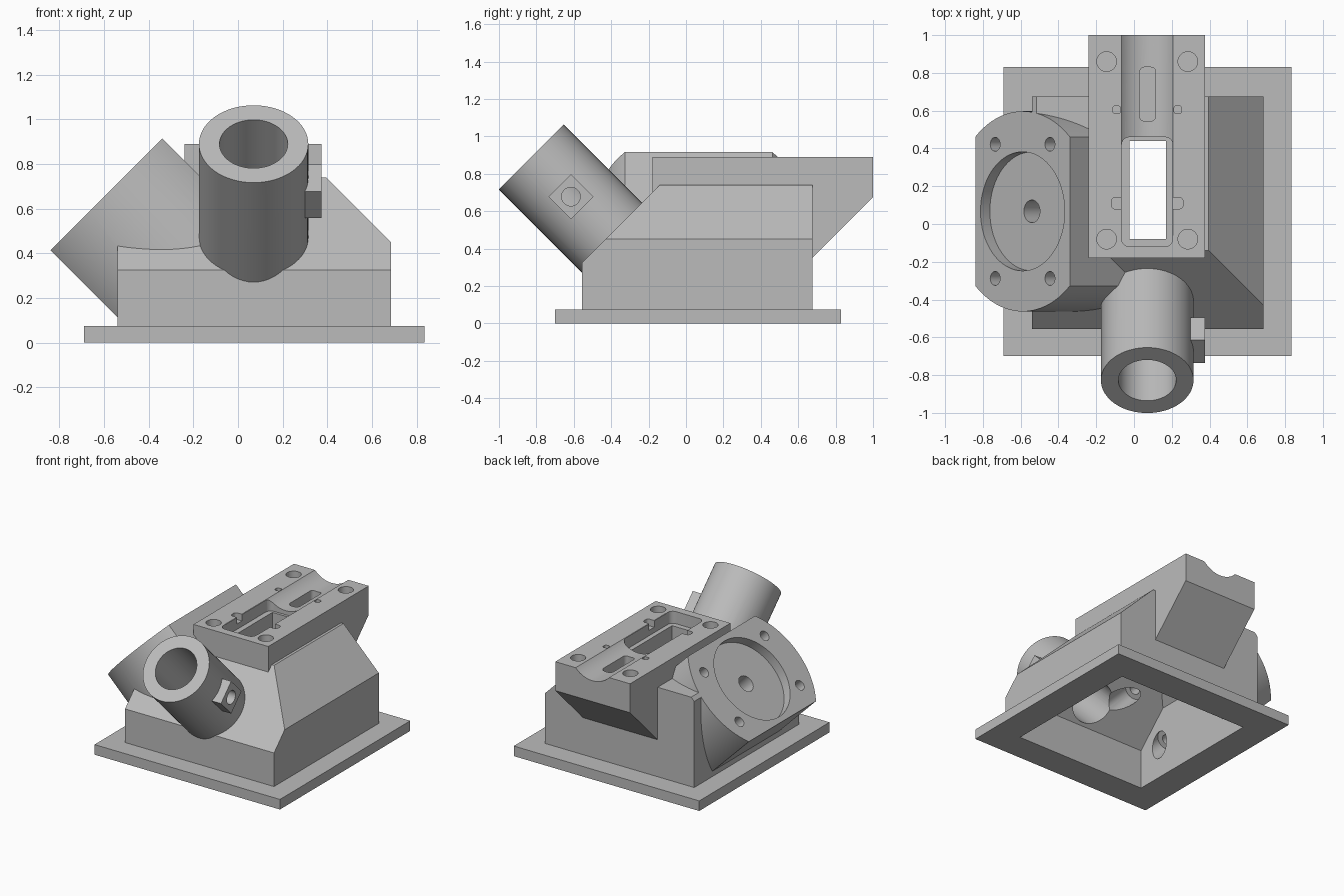
import bpy, bmesh, math
from mathutils import Matrix, Vector

cube = bpy.data.objects.get("Cube")
if cube:
    bpy.data.objects.remove(cube, do_unlink=True)

grey = bpy.data.materials.new("cast grey")
grey.use_nodes = True
GREY = (0.5, 0.5, 0.5, 1)
grey.diffuse_color = GREY
grey.node_tree.nodes["Principled BSDF"].inputs["Base Color"].default_value = GREY

IDENT = Matrix.Identity(4)
# Tilted frames: local z is the outward axis of each port
FLANGE = Matrix.Translation((-0.59, 0.067, 0.665)) @ Matrix.Rotation(math.radians(-45), 4, 'Y')
TUBE = Matrix.Translation((0.07, -0.8275, 0.89)) @ Matrix.Rotation(math.radians(45), 4, 'X')
ALONG_X = Matrix.Rotation(math.radians(90), 4, 'Y')
ALONG_Y = Matrix.Rotation(math.radians(-90), 4, 'X')


def finish(name, bm, frame=IDENT):
    bmesh.ops.recalc_face_normals(bm, faces=bm.faces)
    bm.transform(frame)
    mesh = bpy.data.meshes.new(name)
    bm.to_mesh(mesh)
    bm.free()
    mesh.materials.append(grey)
    obj = bpy.data.objects.new(name, mesh)
    bpy.context.collection.objects.link(obj)
    return obj


def box(name, x, y, z, frame=IDENT, planes=(), rounding=0):
    """Box from three ranges, trimmed by (normal, offset) planes, corners rounded."""
    bm = bmesh.new()
    bmesh.ops.create_cube(bm, size=1)
    for v in bm.verts:
        v.co = [lo if c < 0 else hi for c, (lo, hi) in zip(v.co, (x, y, z))]
    for normal, offset in planes:
        n = Vector(normal)
        cut = bmesh.ops.bisect_plane(bm, geom=bm.verts[:] + bm.edges[:] + bm.faces[:],
                                     plane_co=n * offset / n.length_squared,
                                     plane_no=n, clear_outer=True)
        bmesh.ops.edgeloop_fill(bm, edges=[e for e in cut["geom_cut"]
                                           if isinstance(e, bmesh.types.BMEdge)])
    if rounding:
        upright = [e for e in bm.edges if abs(e.verts[0].co.z - e.verts[1].co.z) > 0.01]
        bmesh.ops.bevel(bm, geom=upright, offset=rounding, segments=5,
                        profile=0.5, affect='EDGES')
    return finish(name, bm, frame)


def cylinder(name, radius, z, frame, at=(0, 0), segments=64):
    bm = bmesh.new()
    bmesh.ops.create_cone(bm, cap_ends=True, segments=segments, radius1=radius, radius2=radius,
                          depth=z[1] - z[0],
                          matrix=Matrix.Translation((at[0], at[1], sum(z) / 2)))
    return finish(name, bm, frame)


def side_prism(name, x, outline):
    """Extrude a y-z outline along x."""
    bm = bmesh.new()
    face = bm.faces.new([bm.verts.new((x[0], y, z)) for y, z in outline])
    extruded = bmesh.ops.extrude_face_region(bm, geom=[face])
    moved = [v for v in extruded["geom"] if isinstance(v, bmesh.types.BMVert)]
    bmesh.ops.translate(bm, verts=moved, vec=(x[1] - x[0], 0, 0))
    return finish(name, bm)


def combine(target, others, operation):
    """Apply a chain of booleans and discard the helper solids."""
    for other in others:
        other.hide_render = True
        mod = target.modifiers.new(other.name, 'BOOLEAN')
        mod.operation = operation
        mod.solver = 'EXACT'
        mod.object = other
    graph = bpy.context.evaluated_depsgraph_get()
    mesh = bpy.data.meshes.new_from_object(target.evaluated_get(graph))
    target.modifiers.clear()
    target.data = mesh
    for other in others:
        bpy.data.objects.remove(other, do_unlink=True)


# Solid parts: base plate, chamfered body, clamp block, flange port, tube port and its boss
housing = box("housing", (-0.54, 0.685), (-0.555, 0.675), (0.03, 0.74),
              planes=[((0, -1, 1), 0.88), ((1, 0, 1), 1.135), ((-1, 0, 1), 1.255)])
solids = [
    box("base_plate", (-0.69, 0.835), (-0.70, 0.83), (0, 0.075)),
    side_prism("clamp_block", (-0.24, 0.375),
               [(-0.18, 0.70), (-0.18, 0.89), (1, 0.89), (1, 0.675), (0.64, 0.315), (0.64, 0.70)]),
    cylinder("tube", 0.245, (-0.75, 0), TUBE),
    box("tube_boss", (0.2, 0.305), (-0.085, 0.085), (-0.385, -0.215), TUBE),
]
flange = cylinder("flange", 0.53, (-0.55, 0), FLANGE, segments=96)
combine(flange, [box("flange_flats", (-0.354, 0.354), (-1, 1), (-1, 1), FLANGE)], 'INTERSECT')
combine(housing, solids + [flange], 'UNION')

# Hollow inside, open at the bottom
cutters = [box("cavity", (-0.47, 0.615), (-0.485, 0.605), (-0.1, 0.67),
               planes=[((0, -1, 1), 0.781), ((1, 0, 1), 1.036), ((-1, 0, 1), 1.0)])]

# Flange recess, centre hole and bolt holes with wide inner ends
cutters += [cylinder("recess", 0.315, (-0.07, 0.1), FLANGE),
            cylinder("centre_hole", 0.06, (-0.5, 0.05), FLANGE, segments=32)]
for sx in (-1, 1):
    for sy in (-1, 1):
        spot = (sx * 0.205, sy * 0.355)
        cutters += [cylinder("bolt_hole", 0.037, (-0.6, 0.05), FLANGE, spot, 24),
                    cylinder("nut_recess", 0.075, (-0.6, -0.28), FLANGE, spot, 24)]

# Tube bore and side screw hole
cutters += [cylinder("bore", 0.153, (-0.9, 0.05), TUBE),
            cylinder("screw_hole", 0.05, (0, 0.4), TUBE @ Matrix.Translation((0, 0, -0.3)) @ ALONG_X,
                     segments=32)]

# Clamp block: curved channel, stepped pocket, through slot, key slot, cross groove
cutters += [
    cylinder("channel", 0.1875, (-0.06, 1.1), Matrix.Translation((0.07, 0, 1.0175)) @ ALONG_Y),
    box("pocket", (-0.065, 0.205), (-0.12, 0.46), (0.80, 1), rounding=0.04),
    box("through_slot", (-0.025, 0.17), (-0.08, 0.44), (0.6, 1)),
    box("key_slot", (0.03, 0.115), (0.545, 0.83), (0.74, 1), rounding=0.025),
    box("cross_groove", (-0.12, 0.26), (0.08, 0.14), (0.84, 1), rounding=0.02),
]
for sx in (-1, 1):
    cutters.append(box("pin_hole", (0.07 + sx * 0.162 - 0.02, 0.07 + sx * 0.162 + 0.02),
                       (0.585, 0.625), (0.82, 1), rounding=0.012))
    for y in (-0.08, 0.86):
        cutters.append(cylinder("block_hole", 0.052, (0.81, 1), IDENT, (0.07 + sx * 0.215, y), 32))
combine(housing, cutters, 'DIFFERENCE')

bpy.ops.object.select_all(action='DESELECT')
housing.select_set(True)
bpy.context.view_layer.objects.active = housing
bpy.ops.object.shade_smooth_by_angle(angle=math.radians(30))
